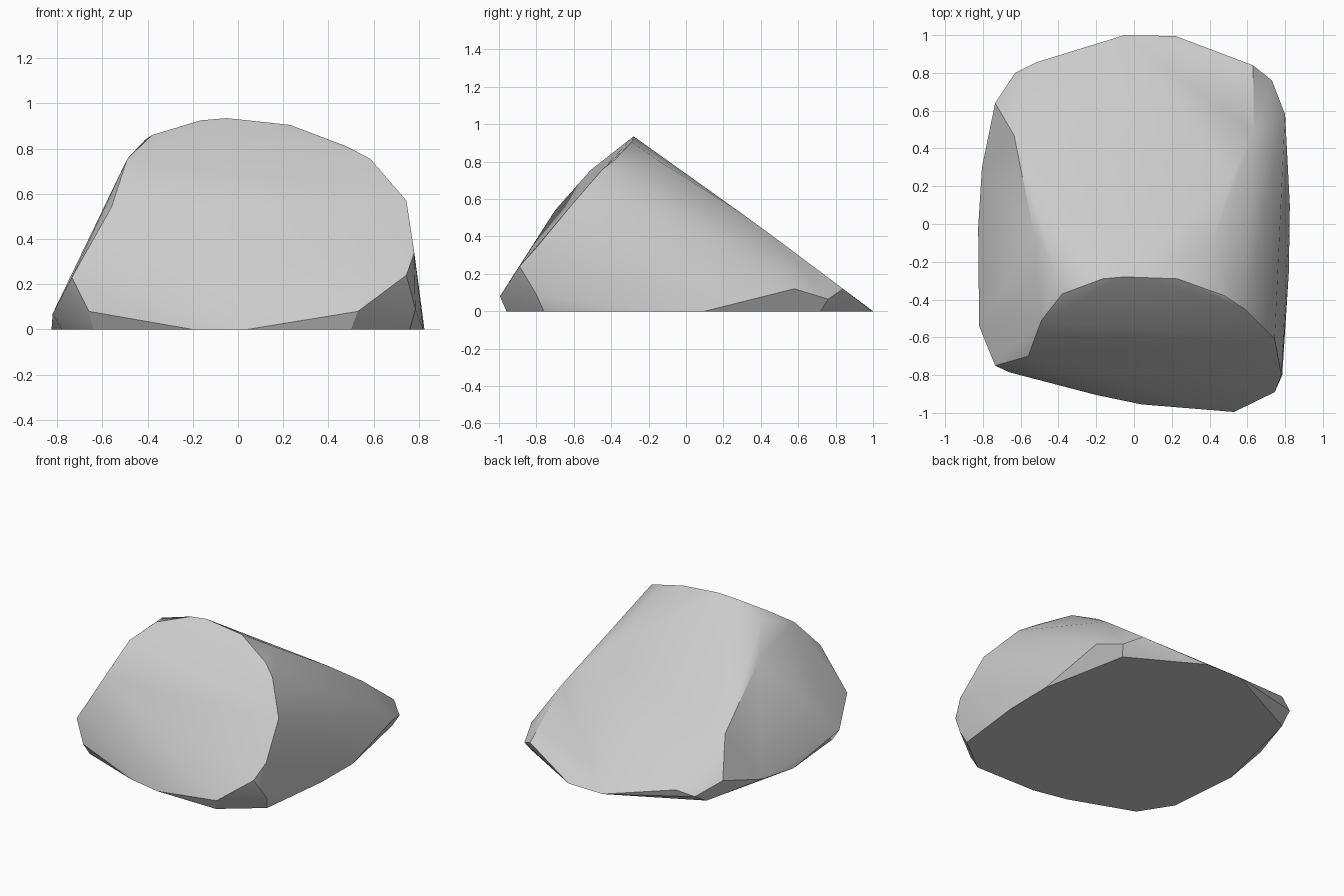
import bpy, bmesh

# Corner points of the chipped boulder, grouped by facet
ridge = [(-.38, -.37, .86), (-.165, -.29, .925), (-.05, -.28, .935), (.23, -.29, .905),
         (.48, -.38, .81), (.585, -.45, .755)]
front = [(.745, -.61, .57), (.78, -.8, .34), (.745, -.89, .24), (.53, -.995, .08),
         (-.66, -.785, .08), (-.735, -.75, .23), (-.56, -.70, .54), (-.49, -.51, .755)]
right = [(.40, -.14, .80), (.52, .26, .55), (.635, .48, .39), (.63, .84, .12),
         (.73, .76, .065), (.80, .58, .12), (.785, -.80, .09)]
left = [(-.41, -.26, .84), (-.53, -.05, .67), (-.635, .47, .38), (-.735, .64, .14),
        (-.63, .80, .06), (-.52, .855, .10), (-.805, .30, .04), (-.82, -.54, .07)]
base = [(-.05, 1), (.22, .995), (.70, .72), (.825, .10), (.82, -.25), (.76, -.76),
        (.50, -.96), (.04, -.955), (-.20, -.905), (-.64, -.74), (-.78, -.52),
        (-.825, -.02), (-.65, .70)]

# Wrap the corners into one solid rock
bm = bmesh.new()
for p in ridge + front + right + left + [(x, y, 0) for x, y in base]:
    bm.verts.new(p)
hull = bmesh.ops.convex_hull(bm, input=bm.verts[:])
loose = [v for v in bm.verts if not v.link_faces]
bmesh.ops.delete(bm, geom=loose, context='VERTS')
bmesh.ops.recalc_face_normals(bm, faces=bm.faces[:])
mesh = bpy.data.meshes.new("boulder")
bm.to_mesh(mesh)
bm.free()
boulder = bpy.data.objects.new("boulder", mesh)
bpy.context.collection.objects.link(boulder)

# Soft shading within facets, crisp chipped edges
bpy.context.view_layer.objects.active = boulder
boulder.select_set(True)
bpy.ops.object.shade_smooth_by_angle(angle=0.52)
